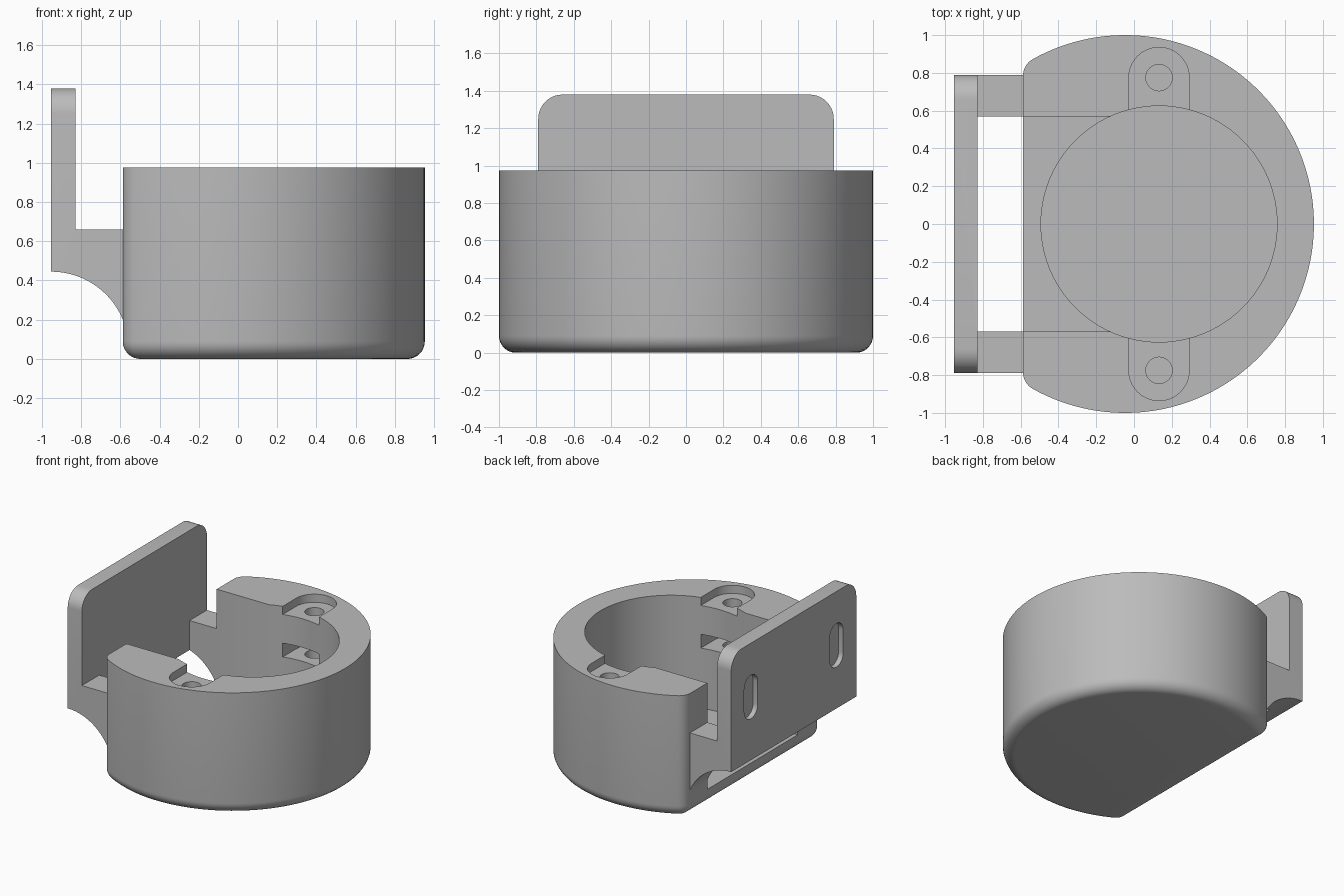
import bpy, bmesh
from math import sin, cos, pi, sqrt, atan2
from mathutils import Vector

old = bpy.data.objects.get("Cube")
if old:
    bpy.data.objects.remove(old, do_unlink=True)

grey = bpy.data.materials.new("plain grey")
grey.use_nodes = True
COLOUR = (0.5, 0.5, 0.5, 1)
grey.diffuse_color = COLOUR
grey.node_tree.nodes["Principled BSDF"].inputs["Base Color"].default_value = COLOUR

CX, FLAT, HEIGHT = -0.05, -0.59, 0.975      # housing centre, flat side, height
BORE_X, BORE_R = 0.13, 0.625
FLOOR, BORE_FLOOR = 0.125, 0.09
ARM_IN, ARM_OUT = 0.57, 0.79
PLATE_OUT, PLATE_IN = -0.955, -0.83


def arc(cx, cy, r, a0, a1, n):
    return [(cx + r * cos(a0 + (a1 - a0) * i / n), cy + r * sin(a0 + (a1 - a0) * i / n))
            for i in range(n + 1)]


def finish(name, bm):
    bmesh.ops.recalc_face_normals(bm, faces=bm.faces)
    me = bpy.data.meshes.new(name)
    bm.to_mesh(me)
    bm.free()
    me.materials.append(grey)
    ob = bpy.data.objects.new(name, me)
    bpy.context.collection.objects.link(ob)
    return ob


def loft(name, rings):
    """Closed solid through rings of equal point count."""
    bm = bmesh.new()
    vs = [[bm.verts.new(p) for p in ring] for ring in rings]
    for a, b in zip(vs, vs[1:]):
        for i in range(len(a)):
            j = (i + 1) % len(a)
            bm.faces.new((a[i], a[j], b[j], b[i]))
    bm.faces.new(vs[0])
    bm.faces.new(vs[-1])
    return finish(name, bm)


def prism(name, pts, lo, hi, axis="z"):
    place = {"x": lambda a, b, h: (h, a, b),
             "y": lambda a, b, h: (a, h, b),
             "z": lambda a, b, h: (a, b, h)}[axis]
    return loft(name, [[place(a, b, h) for a, b in pts] for h in (lo, hi)])


def combine(target, other, operation):
    mod = target.modifiers.new(operation, "BOOLEAN")
    mod.operation, mod.solver, mod.object = operation, "EXACT", other
    bpy.context.view_layer.objects.active = target
    bpy.ops.object.modifier_apply(modifier=mod.name)
    bpy.data.objects.remove(other, do_unlink=True)


# Housing: round with one flat side and softened corners, bottom edge rounded
def outline(inset, z, corner=0.1):
    fx = FLAT + corner
    fy = sqrt((1 - corner) ** 2 - (fx - CX) ** 2)
    turn = atan2(fy, fx - CX)
    r = corner - inset
    pts = arc(CX, 0, 1 - inset, -turn, turn, 120)
    pts += arc(fx, fy, r, turn, pi, 8)[1:]
    pts += arc(fx, -fy, r, pi, 2 * pi - turn, 8)[:-1]
    return [(x, y, z) for x, y in pts]


EDGE = 0.09
rings = [outline(EDGE * (1 - sin(t)), EDGE * (1 - cos(t)))
         for t in (i * pi / 16 for i in range(9))]
housing = loft("housing", rings + [outline(0, HEIGHT)])

# Bracket: upright plate with arms hollowed underneath by a curve
side = [(PLATE_OUT, 1.38), (PLATE_IN, 1.38), (PLATE_IN, 0.66), (-0.5, 0.66), (-0.5, 0.2)]
side += arc(PLATE_OUT, 0.05, 0.395, atan2(0.15, 0.365), pi / 2, 20)
bracket = prism("bracket", side, -ARM_OUT, ARM_OUT, "y")
bm = bmesh.new()
bm.from_mesh(bracket.data)
top_corners = [e for e in bm.edges
               if all(v.co.z > 1.37 for v in e.verts)
               and abs(e.verts[0].co.y - e.verts[1].co.y) < 0.01]
bmesh.ops.bevel(bm, geom=top_corners, offset=0.13, segments=10, profile=0.5, affect="EDGES")
bm.to_mesh(bracket.data)
bm.free()
combine(housing, bracket, "UNION")

# Open channel between the arms, then the round bore
channel = [(PLATE_IN, -ARM_IN), (BORE_X, -ARM_IN), (BORE_X, ARM_IN), (PLATE_IN, ARM_IN)]
combine(housing, prism("channel", channel, FLOOR, 1.5), "DIFFERENCE")
bore = arc(BORE_X, 0, BORE_R, 0, 2 * pi, 96)[:-1]
combine(housing, prism("bore", bore, BORE_FLOOR, 1.5), "DIFFERENCE")

# Screw seats, nut slots, screw holes and blind plate slots on both sides
for s in (1, -1):
    seat = [(x, s * y) for x, y in
            arc(BORE_X, 0.775, 0.16, 0, pi, 24) + [(BORE_X - 0.16, 0.5), (BORE_X + 0.16, 0.5)]]
    combine(housing, prism("seat", seat, 0.91, 1.2), "DIFFERENCE")
    combine(housing, prism("nut_slot", seat, 0.57, 0.68), "DIFFERENCE")
    hole = arc(BORE_X, s * 0.775, 0.07, 0, 2 * pi, 32)[:-1]
    combine(housing, prism("screw_hole", hole, 0.42, 1.2), "DIFFERENCE")
    slot = arc(s * 0.54, 1.04, 0.085, 0, pi, 12) + arc(s * 0.54, 0.86, 0.085, pi, 2 * pi, 12)
    combine(housing, prism("plate_slot", slot, -1.1, PLATE_OUT + 0.04, "x"), "DIFFERENCE")

# Centre the model and shade it
for v in housing.data.vertices:
    v.co += Vector((0.0025, 0, 0))
housing.name = "housing_with_bracket"
bpy.ops.object.select_all(action="DESELECT")
housing.select_set(True)
bpy.context.view_layer.objects.active = housing
bpy.ops.object.shade_smooth_by_angle(angle=pi / 6)
